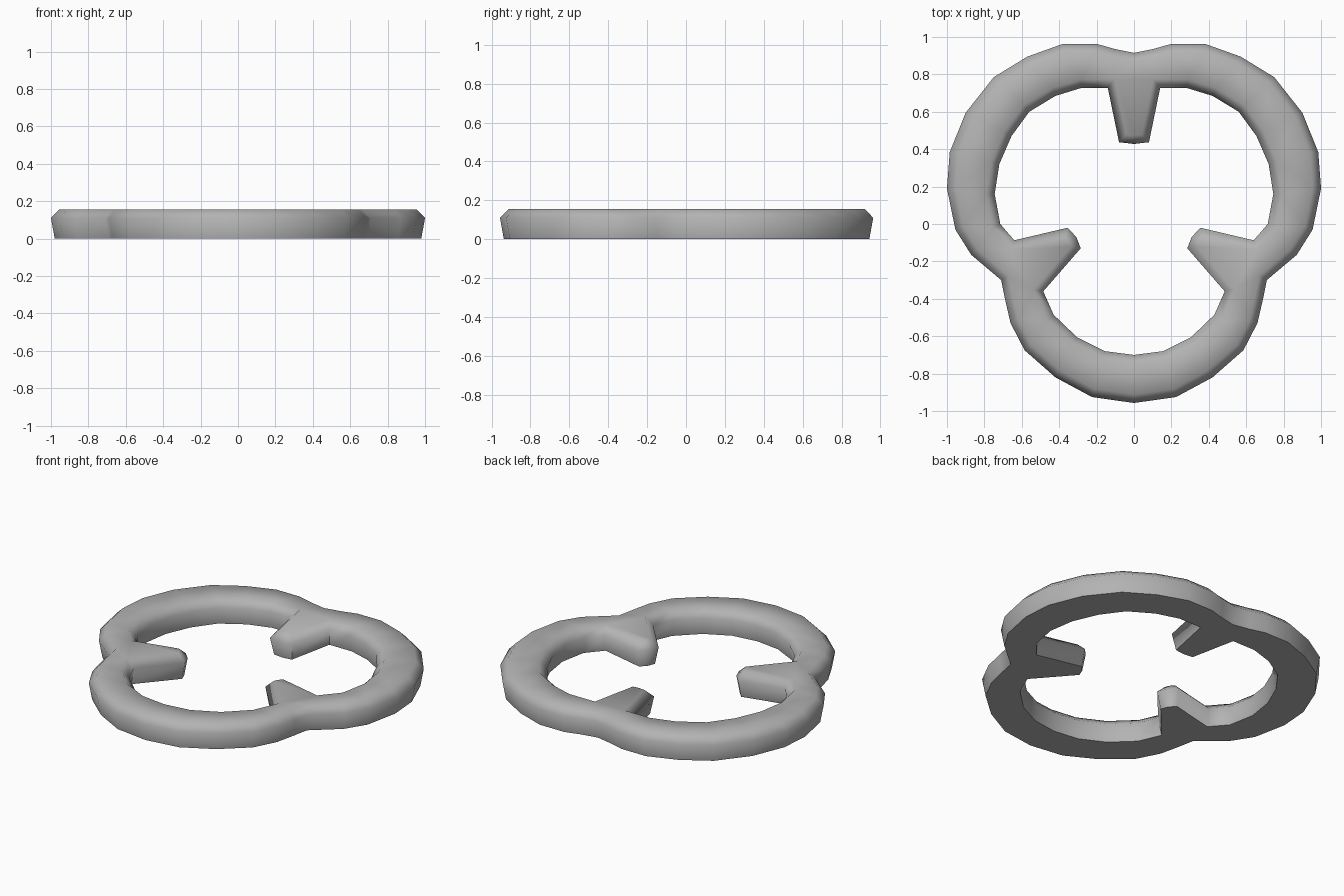
import bpy, bmesh, math
from mathutils import Vector

if "Cube" in bpy.data.objects:
    bpy.data.objects.remove(bpy.data.objects["Cube"])

# Right halves of the two outlines, from +y round to -y (first and last lie on the axis)
OUTER = [(0, .915), (.10, .935), (.20, .963), (.38, .963), (.57, .895), (.75, .785),
         (.90, .595), (.985, .385), (1.0, .19), (.955, -.03), (.87, -.165), (.71, -.30),
         (.69, -.40), (.66, -.53), (.585, -.675), (.42, -.82), (.225, -.925), (0, -.957)]
INNER = [(0, .428), (.08, .437), (.14, .728), (.28, .728), (.42, .685), (.56, .60),
         (.655, .47), (.72, .32), (.745, .16), (.715, 0), (.64, -.087), (.355, -.02),
         (.308, -.07), (.285, -.13), (.485, -.36), (.43, -.485), (.305, -.605),
         (.155, -.68), (0, -.70)]
# Cross-section: (inset into the material, height)
SECTION = [(.02, 0), (0, .11), (.045, .156)]


def mirrored(half):
    pts = half + [(-x, y) for x, y in reversed(half[1:-1])]
    return [Vector(p) for p in pts]


def inset(pts, dist):
    # Mitred offset to the right-hand side of a clockwise loop
    out = []
    for i, p in enumerate(pts):
        a = (p - pts[i - 1]).normalized()
        b = (pts[(i + 1) % len(pts)] - p).normalized()
        n1, n2 = Vector((a.y, -a.x)), Vector((b.y, -b.x))
        out.append(p + (n1 + n2) / (1 + n1.dot(n2)) * dist)
    return out


def build_wall(bm, pts, side):
    # Stacks the section rings and returns the bottom and top edge loops
    n = len(pts)
    rings = [[bm.verts.new((p.x, p.y, z)) for p in inset(pts, side * d)]
             for d, z in SECTION]
    for lo, hi in zip(rings, rings[1:]):
        for i in range(n):
            j = (i + 1) % n
            bm.faces.new((lo[i], lo[j], hi[j], hi[i]))
    return [[bm.edges.get((r[i], r[(i + 1) % n])) for i in range(n)]
            for r in (rings[0], rings[-1])]


# Lobed ring with three inward teeth
bm = bmesh.new()
outer = build_wall(bm, mirrored(OUTER), 1)
inner = build_wall(bm, mirrored(INNER), -1)
for a, b in zip(outer, inner):
    bmesh.ops.triangle_fill(bm, use_beauty=True, use_dissolve=False, edges=a + b)
bmesh.ops.recalc_face_normals(bm, faces=bm.faces)
mesh = bpy.data.meshes.new("toothed_ring")
bm.to_mesh(mesh)
bm.free()
ring = bpy.data.objects.new("toothed_ring", mesh)
bpy.context.collection.objects.link(ring)
bpy.context.view_layer.objects.active = ring
ring.select_set(True)
bpy.ops.object.shade_smooth_by_angle(angle=math.radians(62))

# Darker grey finish
grey = bpy.data.materials.new("dark_grey")
grey.diffuse_color = (.45, .45, .45, 1)
grey.use_nodes = True
grey.node_tree.nodes["Principled BSDF"].inputs["Base Color"].default_value = grey.diffuse_color
mesh.materials.append(grey)
